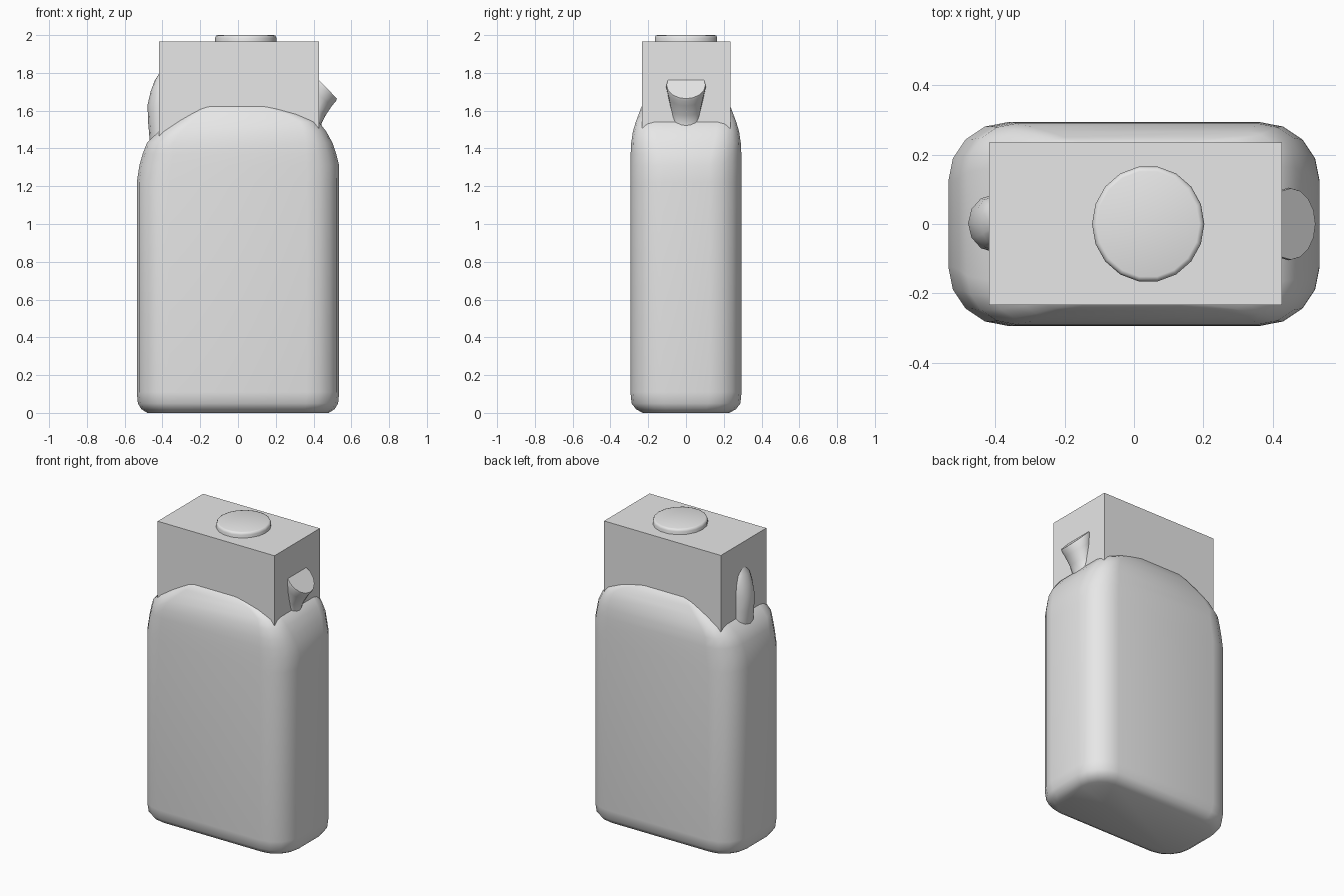
import bpy, bmesh, math
from mathutils import Vector

if "Cube" in bpy.data.objects:
    bpy.data.objects.remove(bpy.data.objects["Cube"])

grey = bpy.data.materials.new("plain_grey")
grey.diffuse_color = (0.8, 0.8, 0.8, 1)
grey.use_nodes = True
grey.node_tree.nodes["Principled BSDF"].inputs["Base Color"].default_value = grey.diffuse_color


def loft(name, rings, angle=None):
    """Skin a list of equal-length point rings and cap both ends."""
    bm = bmesh.new()
    rows = [[bm.verts.new(p) for p in ring] for ring in rings]
    n = len(rows[0])
    for a, b in zip(rows, rows[1:]):
        for i in range(n):
            j = (i + 1) % n
            bm.faces.new((a[i], a[j], b[j], b[i]))
    bm.faces.new(rows[0][::-1])
    bm.faces.new(rows[-1])
    bmesh.ops.recalc_face_normals(bm, faces=bm.faces)
    mesh = bpy.data.meshes.new(name)
    bm.to_mesh(mesh)
    bm.free()
    mesh.materials.append(grey)
    ob = bpy.data.objects.new(name, mesh)
    bpy.context.collection.objects.link(ob)
    if angle:
        bpy.ops.object.select_all(action='DESELECT')
        ob.select_set(True)
        bpy.context.view_layer.objects.active = ob
        bpy.ops.object.shade_smooth_by_angle(angle=math.radians(angle))
    return ob


def rounded_rect(z, x0, x1, hy, r, seg=4):
    """Rounded rectangle outline at height z."""
    pts = []
    for k, (sx, sy) in enumerate(((1, 1), (-1, 1), (-1, -1), (1, -1))):
        cx = (x1 - r) if sx > 0 else (x0 + r)
        cy = sy * (hy - r)
        for s in range(seg + 1):
            a = math.pi / 2 * (k + s / seg)
            pts.append((cx + r * math.cos(a), cy + r * math.sin(a), z))
    return pts


def ellipse(cx, cz, ra, rb, tilt=0.0, n=16, cy=0.0):
    """Ellipse in the xy plane, tilted about y (towards +x)."""
    t = math.radians(tilt)
    u = Vector((math.cos(t), 0, -math.sin(t)))
    c = Vector((cx, cy, cz))
    return [c + u * (ra * math.cos(2 * math.pi * i / n))
            + Vector((0, rb * math.sin(2 * math.pi * i / n), 0)) for i in range(n)]


# Can body: rounded slab with a domed, lopsided shoulder
profile = [
    (0.00, -0.480, 0.480, 0.230, 0.14), (0.02, -0.512, 0.512, 0.265, 0.16),
    (0.05, -0.530, 0.530, 0.288, 0.17), (0.11, -0.536, 0.536, 0.294, 0.17),
    (1.22, -0.536, 0.536, 0.294, 0.17), (1.31, -0.522, 0.535, 0.294, 0.17),
    (1.37, -0.505, 0.520, 0.293, 0.16), (1.43, -0.482, 0.500, 0.290, 0.14),
    (1.49, -0.420, 0.467, 0.281, 0.12), (1.54, -0.345, 0.428, 0.266, 0.10),
    (1.58, -0.290, 0.350, 0.251, 0.09), (1.62, -0.230, 0.220, 0.236, 0.08),
    (1.67, -0.150, 0.140, 0.150, 0.07),
]
loft("can_body", [rounded_rect(*p) for p in profile], 60)

# Block over the top of the can
loft("top_block", [[(-0.418, -0.234, z), (0.428, -0.234, z),
                    (0.428, 0.236, z), (-0.418, 0.236, z)] for z in (1.42, 1.965)])

# Round cap poking through the block
loft("cap", [ellipse(0.041, z, r, r + 0.006, n=18)
             for z, r in ((1.90, 0.160), (1.985, 0.162), (1.997, 0.157), (2.0, 0.148))], 50)

# Flared spout on the right
loft("spout", [ellipse(0.405, 1.46, 0.045, 0.085, 5),
               ellipse(0.405, 1.54, 0.038, 0.070, 15),
               ellipse(0.415, 1.60, 0.055, 0.078, 28),
               ellipse(0.432, 1.68, 0.085, 0.095, 40),
               ellipse(0.447, 1.725, 0.103, 0.105, 46),
               ellipse(0.453, 1.737, 0.102, 0.103, 46)], 50)

# Handle end on the left
loft("handle_end", [ellipse(-0.405, z, ra, rb, n=12, cy=0.002)
                    for z, ra, rb in ((1.38, 0.055, 0.085), (1.46, 0.064, 0.083),
                                      (1.54, 0.071, 0.083), (1.63, 0.074, 0.083),
                                      (1.70, 0.058, 0.078), (1.76, 0.036, 0.062),
                                      (1.80, 0.010, 0.030))], 50)
